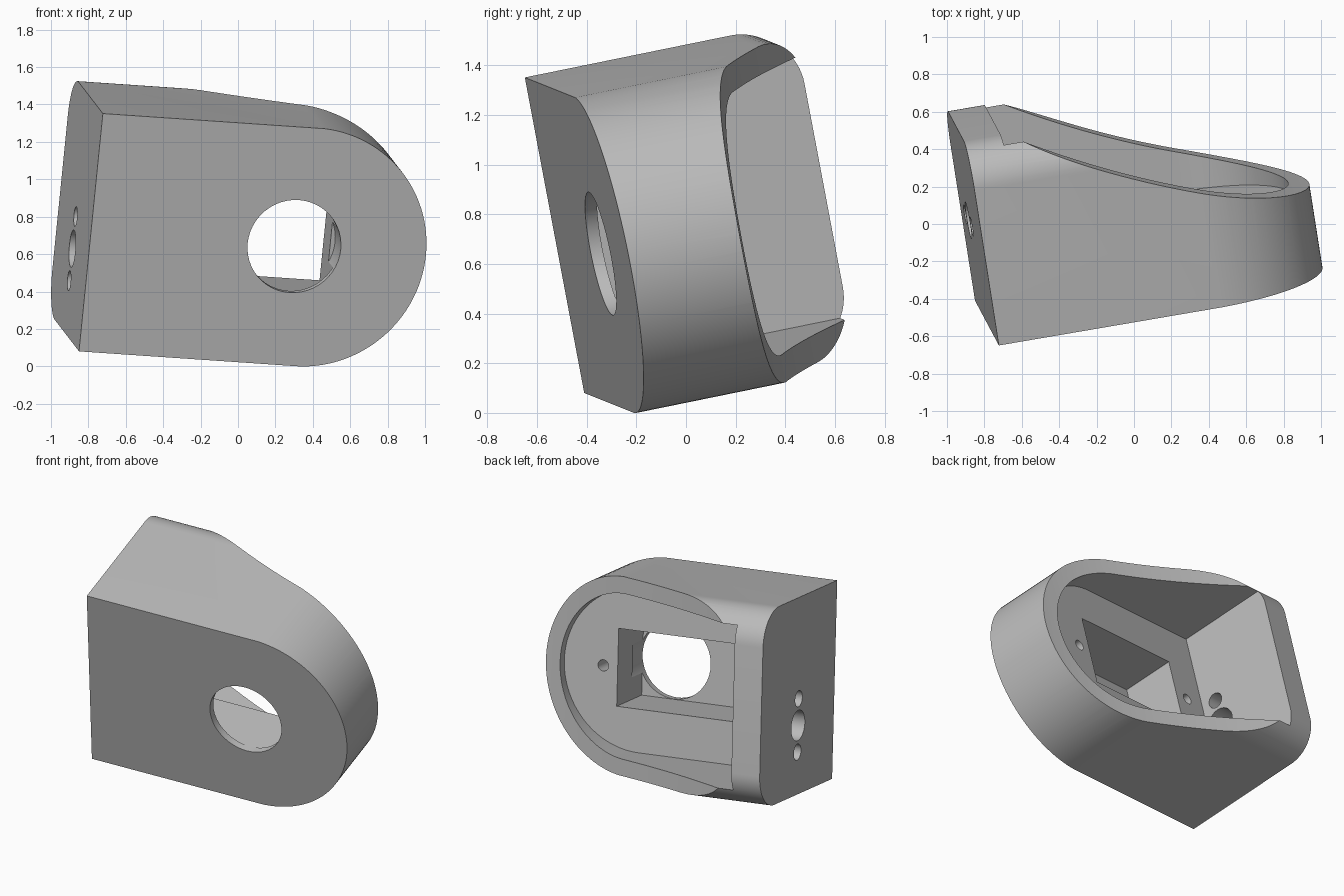
import bpy
import bmesh
from math import sin, cos, pi, radians
from mathutils import Vector

cube = bpy.data.objects.get("Cube")
if cube:
    bpy.data.objects.remove(cube, do_unlink=True)

# Tilted frame of the housing: length, height, depth axes from the lower front corner
ORIGIN = Vector((-0.85, -0.41, 0.08))
LENGTH = Vector((0.983, 0.168, -0.067)).normalized()
HEIGHT = Vector((0.0925, -0.185, 0.978))
HEIGHT = (HEIGHT - LENGTH * HEIGHT.dot(LENGTH)).normalized()
DEPTH = HEIGHT.cross(LENGTH)
AXES = (LENGTH, HEIGHT, DEPTH)

TOTAL_DEPTH, FILLET = 1.085, 0.23
END, MID = 1.17, 0.65      # centre of the round end

grey = bpy.data.materials.new("plain grey")
grey.use_nodes = True
COLOUR = (0.5, 0.5, 0.5, 1)
grey.diffuse_color = COLOUR
grey.node_tree.nodes["Principled BSDF"].inputs["Base Color"].default_value = COLOUR


def arc(cx, cy, r, start, stop, n):
    return [(cx + r * cos(start + (stop - start) * i / n),
             cy + r * sin(start + (stop - start) * i / n)) for i in range(n + 1)]


def prism(name, outline, axis, low, high):
    """Extrude a 2D outline along one axis of the tilted frame."""
    bm = bmesh.new()
    others = [i for i in range(3) if i != axis]
    rings = []
    for level in (low, high):
        ring = []
        for p in outline:
            pos = ORIGIN + AXES[axis] * level
            pos = pos + AXES[others[0]] * p[0] + AXES[others[1]] * p[1]
            ring.append(bm.verts.new(pos))
        rings.append(ring)
        bm.faces.new(ring)
    for i in range(len(outline)):
        j = (i + 1) % len(outline)
        bm.faces.new((rings[0][i], rings[0][j], rings[1][j], rings[1][i]))
    bmesh.ops.recalc_face_normals(bm, faces=bm.faces[:])
    mesh = bpy.data.meshes.new(name)
    bm.to_mesh(mesh)
    bm.free()
    mesh.materials.append(grey)
    obj = bpy.data.objects.new(name, mesh)
    bpy.context.collection.objects.link(obj)
    return obj


def combine(target, tool, operation):
    tool.hide_render = True
    mod = target.modifiers.new(tool.name, 'BOOLEAN')
    mod.operation = operation
    mod.solver = 'EXACT'
    mod.object = tool
    bpy.context.view_layer.objects.active = target
    bpy.ops.object.modifier_apply(modifier=mod.name)
    bpy.data.objects.remove(tool, do_unlink=True)


def d_shape(left, radius):
    return [(left, MID - radius)] + arc(END, MID, radius, -pi / 2, pi / 2, 64) + [(left, MID + radius)]


def hole(name, x, y, r, axis, low, high):
    combine(housing, prism(name, arc(x, y, r, 0, 2 * pi, 48)[:-1], axis, low, high), 'DIFFERENCE')


# Block with rounded rear edges
rear = TOTAL_DEPTH - FILLET
section = [(0, 0), (2 * MID, 0)]
section += arc(2 * MID - FILLET, rear, FILLET, 0, pi / 2, 16)
section += arc(FILLET, rear, FILLET, pi / 2, pi, 16)
housing = prism("housing", section, 0, 0, 2)

# Round end
combine(housing, prism("round_end", d_shape(-0.3, MID + 0.001), 2, -0.2, 1.4), 'INTERSECT')

# Concave sloping rear
slope = []
for i in range(-1, 37):
    t = i / 32
    slope.append((0.25 + 1.57 * t, TOTAL_DEPTH - 0.945 * t + 0.32 * t * t))
profile = [(-0.3, -0.2), (-0.3, 1.3), (slope[0][0], 1.3)] + slope + [(slope[-1][0], -0.2)]
combine(housing, prism("rear_slope", profile, 1, -0.3, 1.6), 'INTERSECT')

# Rear cavity, rectangular pocket and front opening
combine(housing, prism("cavity", d_shape(0.2, 0.54), 2, 0.42, 1.5), 'DIFFERENCE')
pocket = [(0.46, 0.395), (1.333, 0.395), (1.333, 0.905), (0.46, 0.905)]
combine(housing, prism("pocket", pocket, 2, 0.05, 0.6), 'DIFFERENCE')
hole("front_opening", 1.105, MID, 0.253, 2, -0.2, 0.2)

# Blind screw holes in the cavity floor
for x in (0.35, 1.435):
    hole("screw_hole", x, MID, 0.037, 2, 0.2, 0.44)

# Cable hole and its two fixing holes in the side wall
for y, r in ((0.28, 0.053), (0.455, 0.1), (0.63, 0.053)):
    hole("side_hole", y, 0.53, r, 0, -0.2, 0.3)

bpy.ops.object.select_all(action='DESELECT')
housing.select_set(True)
bpy.context.view_layer.objects.active = housing
bpy.ops.object.shade_smooth_by_angle(angle=radians(25))
